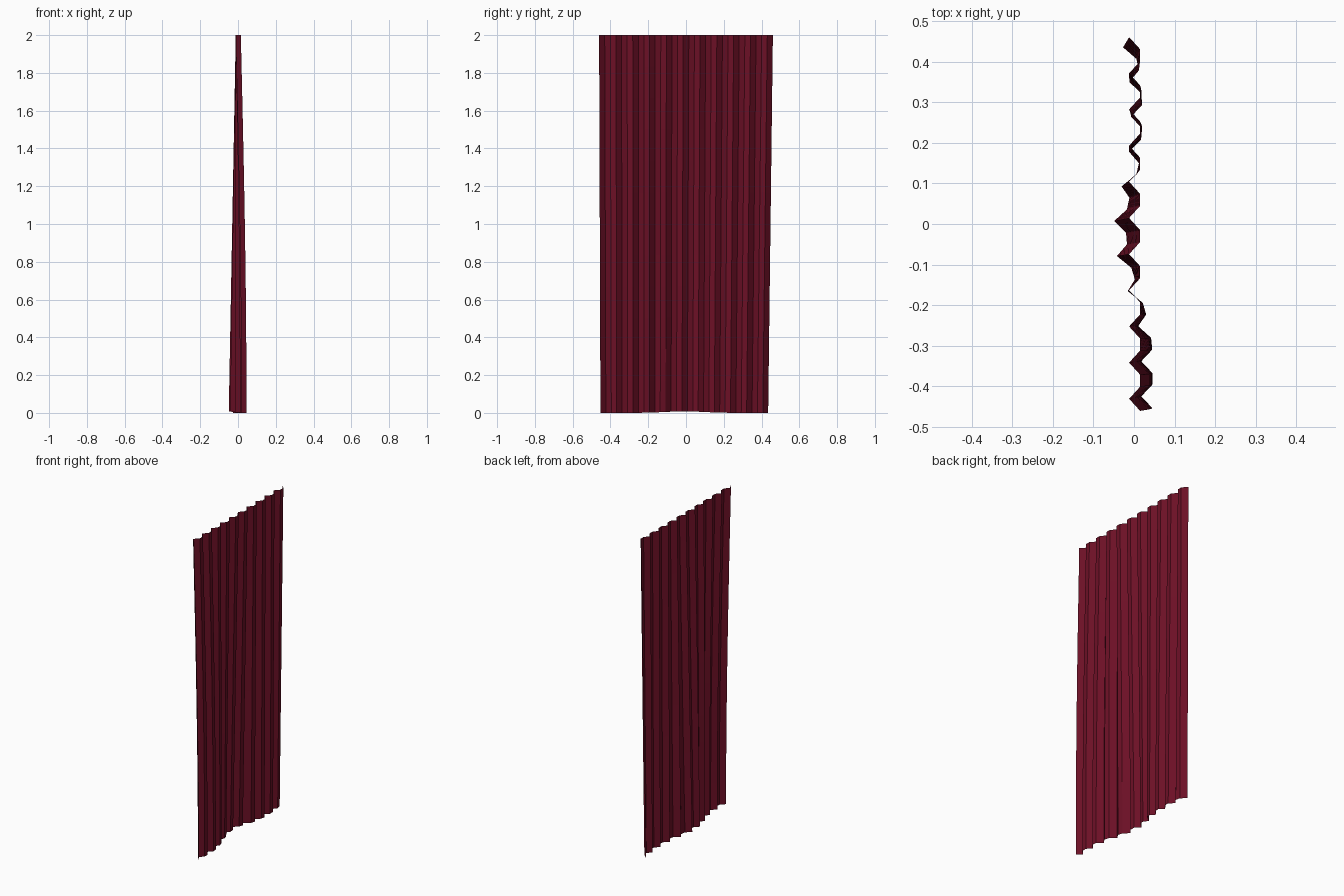
import bpy, bmesh, math

if "Cube" in bpy.data.objects:
    bpy.data.objects.remove(bpy.data.objects["Cube"])

HEIGHT, COLS, ROWS = 2.0, 31, 12
HALF_W = 0.46

# sideways drift of the hem: (y, x offset)
DRIFT = [(-0.46, 0.03), (-0.30, 0.03), (-0.25, 0.022), (-0.20, 0.009), (-0.165, -0.003),
         (-0.12, -0.017), (-0.075, -0.030), (0.017, -0.037), (0.06, -0.030), (0.11, -0.017),
         (0.15, -0.004), (0.20, 0.0), (0.25, 0.005), (0.34, 0.004), (0.40, -0.003), (0.46, -0.015)]

def drift(y):
    for (y0, a), (y1, b) in zip(DRIFT, DRIFT[1:]):
        if y <= y1:
            return a + (b - a) * max(0.0, (y - y0) / (y1 - y0))
    return DRIFT[-1][1]

def point(i, j):
    t = j / ROWS                                   # 0 at hem, 1 at heading
    y = -HALF_W + 2 * HALF_W * i / COLS
    x = -0.012 if i % 3 == 1 else 0.015            # one valley, two crests per pleat
    d = drift(y)
    drop = 1 - t
    x += d * (math.sin(drop * math.pi / 2) if d > 0 else drop)
    y_end = y - drop * (0.007 + 0.018 * y / HALF_W if y > 0 else 0.007 * y / HALF_W + 0.007 * (1 + y / HALF_W))
    lift = 0.008 * math.exp(-(y / 0.15) ** 2)      # hem rises a little in the middle
    return x, y_end, lift * drop + HEIGHT * t

# pleated curtain cloth
bm = bmesh.new()
grid = [[bm.verts.new(point(i, j)) for i in range(COLS + 1)] for j in range(ROWS + 1)]
for j in range(ROWS):
    for i in range(COLS):
        bm.faces.new((grid[j][i], grid[j][i + 1], grid[j + 1][i + 1], grid[j + 1][i]))
mesh = bpy.data.meshes.new("curtain")
bm.to_mesh(mesh)
bm.free()

mat = bpy.data.materials.new("dark crimson cloth")
mat.diffuse_color = (0.15, 0.005, 0.019, 1)
mat.use_nodes = True
mat.node_tree.nodes["Principled BSDF"].inputs["Base Color"].default_value = mat.diffuse_color
mesh.materials.append(mat)
curtain = bpy.data.objects.new("curtain", mesh)
bpy.context.collection.objects.link(curtain)
